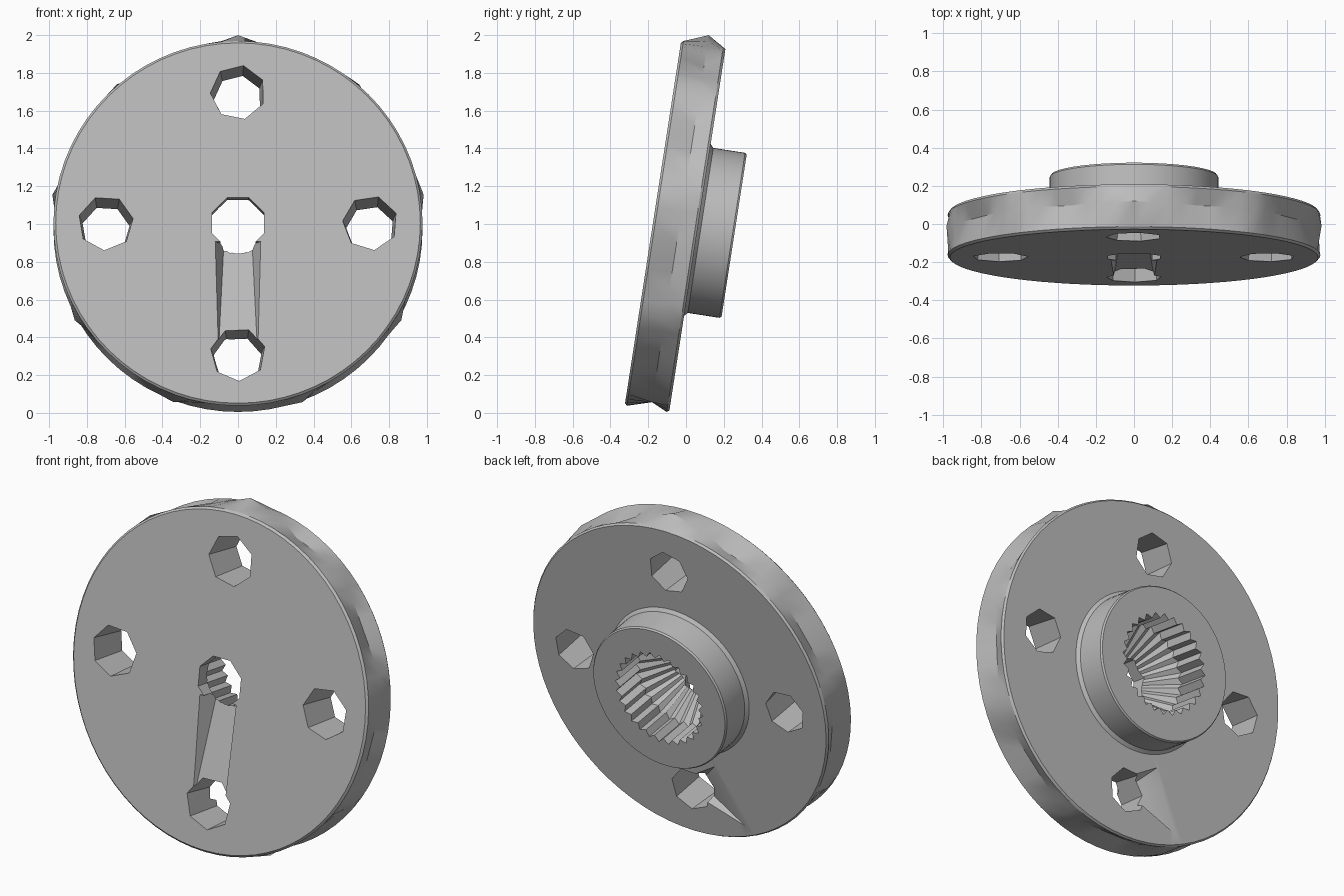
import bpy, bmesh
from math import sin, cos, pi, radians
from mathutils import Matrix

if "Cube" in bpy.data.objects:
    bpy.data.objects.remove(bpy.data.objects["Cube"], do_unlink=True)

# The part is built along local +Y (depth) and then tilted back
PLACE = Matrix.Translation((0, -0.175, 1.005)) @ Matrix.Rotation(radians(-8.8), 4, 'X')
SEGMENTS = 72

grey = bpy.data.materials.new("cast grey")
grey.use_nodes = True
grey.diffuse_color = (0.5, 0.5, 0.5, 1)
grey.node_tree.nodes["Principled BSDF"].inputs["Base Color"].default_value = (0.5, 0.5, 0.5, 1)


def ring(radius, depth, sides=SEGMENTS, x=0, z=0, turn=0):
    """Circle of points facing the depth axis; radius may be a function of the index."""
    points = []
    for i in range(sides):
        a = 2 * pi * i / sides + turn
        r = radius(i) if callable(radius) else radius
        points.append((x + r * sin(a), depth, z + r * cos(a)))
    return points


def loft(name, rings):
    """Closed skin over rings with equal point counts."""
    bm = bmesh.new()
    loops = [[bm.verts.new(p) for p in pts] for pts in rings]
    n = len(loops[0])
    for a, b in zip(loops, loops[1:]):
        for i in range(n):
            j = (i + 1) % n
            bm.faces.new((a[i], a[j], b[j], b[i]))
    bm.faces.new(loops[0][::-1])
    bm.faces.new(loops[-1])
    bmesh.ops.recalc_face_normals(bm, faces=bm.faces)
    mesh = bpy.data.meshes.new(name)
    bm.to_mesh(mesh)
    bm.free()
    mesh.materials.append(grey)
    obj = bpy.data.objects.new(name, mesh)
    obj.matrix_world = PLACE
    bpy.context.collection.objects.link(obj)
    return obj


def rim_ridge(i):
    """Coarse nine-sided ridge around the rim, tallest at the top."""
    step = 2 * pi / 9
    a = (2 * pi * i / SEGMENTS + step / 2) % step - step / 2
    peak = 1.028 if i < 4 or i > SEGMENTS - 4 else 0.998
    return peak * cos(step / 2) / cos(step / 2 - abs(a))


# Disc with faceted rim and raised hub on the back
flange = loft("flange_with_hub", [
    ring(0.965, 0), ring(0.977, 0.012), ring(rim_ridge, 0.14),
    ring(0.977, 0.225), ring(0.968, 0.238),
    ring(0.46, 0.238), ring(0.442, 0.255),
    ring(0.442, 0.425), ring(0.435, 0.435)])

cutters = []

# Four tapered bolt holes
for k in range(4):
    a = k * pi / 2
    x, z = 0.7 * sin(a), 0.7 * cos(a)
    cutters.append(loft("bolt_hole_cutter", [
        ring(0.148, -0.02, 7, x, z, 0.2 + k), ring(0.125, 0.27, 7, x, z, 0.2 + k)]))

# Central bore, conical seat and toothed socket
cutters.append(loft("bore_cutter", [
    ring(0.148, -0.05, 8, turn=pi / 8), ring(0.148, 0.3, 8, turn=pi / 8)]))
tooth = lambda i: 0.29 if i % 2 else 0.26
cutters.append(loft("socket_cutter", [
    ring(0.13, 0.07, 56), ring(tooth, 0.24, 56), ring(tooth, 0.5, 56)]))

# Ramped groove from the bore to the lower hole


def groove_section(z, top, floor, depth):
    return [(-top, -0.01, z), (top, -0.01, z), (floor, depth, z), (-floor, depth, z)]


cutters.append(loft("groove_cutter", [
    groove_section(-0.1, 0.125, 0.075, 0.1), groove_section(-0.62, 0.11, 0.1, 0.02)]))

# Shallow dent beside the lower hole on the back
dent_edge = [(0.12, 0.25, -0.68), (-0.4, 0.25, -0.86), (-0.2, 0.25, -0.48)]
cutters.append(loft("dent_cutter", [dent_edge, ring(0.01, 0.16, 3, 0, -0.68)]))

# Cut everything out of the flange
bpy.context.view_layer.update()
bpy.ops.object.select_all(action='DESELECT')
bpy.context.view_layer.objects.active = flange
flange.select_set(True)
for cutter in cutters:
    cut = flange.modifiers.new("cut", 'BOOLEAN')
    cut.operation = 'DIFFERENCE'
    cut.solver = 'EXACT'
    cut.object = cutter
    bpy.ops.object.modifier_apply(modifier=cut.name)
    bpy.data.objects.remove(cutter, do_unlink=True)

bpy.ops.object.shade_smooth_by_angle(angle=radians(25))
